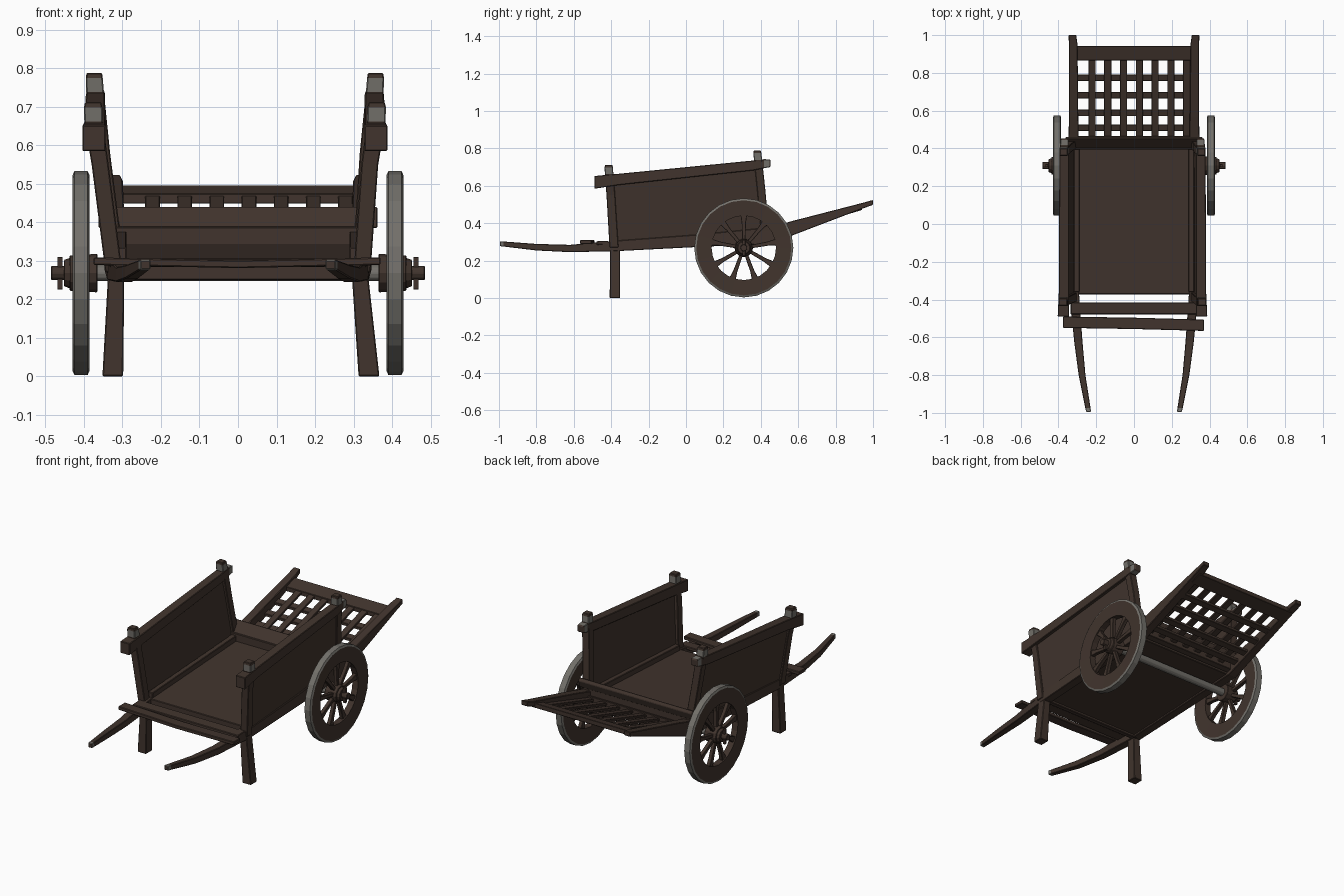
import bpy, bmesh, math
from mathutils import Matrix, Vector

if "Cube" in bpy.data.objects:
    bpy.data.objects.remove(bpy.data.objects["Cube"])


def material(name, rgb):
    m = bpy.data.materials.new(name)
    m.diffuse_color = (*rgb, 1)
    m.use_nodes = True
    m.node_tree.nodes["Principled BSDF"].inputs["Base Color"].default_value = m.diffuse_color
    return m


WOOD = material("dark brown wood", (0.052, 0.034, 0.026))
GREY = material("worn grey metal", (0.17, 0.162, 0.145))


def finish(name, bm, rule=None, bevel=0.003):
    bmesh.ops.recalc_face_normals(bm, faces=bm.faces)
    if rule:
        for f in bm.faces:
            f.material_index = 1 if rule(f.calc_center_median()) else 0
    me = bpy.data.meshes.new(name)
    bm.to_mesh(me)
    bm.free()
    me.materials.append(WOOD)
    me.materials.append(GREY)
    ob = bpy.data.objects.new(name, me)
    bpy.context.collection.objects.link(ob)
    if bevel:
        b = ob.modifiers.new("worn edges", "BEVEL")
        b.width, b.segments, b.limit_method = bevel, 1, "ANGLE"
    return ob


def loft(name, rings, rule=None, bevel=0.003):
    """Skin a chain of rings with caps."""
    bm = bmesh.new()
    vs = [[bm.verts.new(p) for p in r] for r in rings]
    n = len(vs[0])
    for a, b in zip(vs, vs[1:]):
        for i in range(n):
            bm.faces.new((a[i], a[(i + 1) % n], b[(i + 1) % n], b[i]))
    bm.faces.new(vs[0])
    bm.faces.new(vs[-1])
    return finish(name, bm, rule, bevel)


def ry(y, x, w, z0, z1):
    """Rectangle facing along y, centred on x with half width w."""
    return [(x - w, y, z0), (x + w, y, z0), (x + w, y, z1), (x - w, y, z1)]


def rz(z, x, w, y, d):
    """Rectangle facing along z."""
    return [(x - w, y - d, z), (x + w, y - d, z), (x + w, y + d, z), (x - w, y + d, z)]


def cylinder(name, x0, x1, r0, r1, y, z, n=12, grey=False):
    def ring(x, r):
        return [(x, y + r * math.cos(2 * math.pi * i / n), z + r * math.sin(2 * math.pi * i / n))
                for i in range(n)]
    return loft(name, [ring(x0, r0), ring(x1, r1)], lambda c: grey, 0.002)


def floor_z(y):
    return 0.305 + (y + 0.38) * 0.05


def rack_z(y):
    return 0.333 + (y - 0.45) * 0.30


AY, AZ = 0.309, 0.268      # axle position
WX = 0.4075                # wheel centre plane

# the left side leans out a little more than the right (lean, leg foot)
for s, side, k, foot in ((-1, "left", .008, .325), (1, "right", -.008, .340)):
    # long shaft: handle, bed beam and rear rack rail in one piece
    path = [(-0.995, .24, .013, .277, .303), (-0.975, .244, .014, .275, .302),
            (-0.80, .275, .018, .254, .289), (-0.62, .295, .022, .245, .284),
            (-0.38, .315, .025, .250, .306), (0.05, .32, .026, .272, .338),
            (0.45, .32, .026, .290, .378), (0.57, .32, .025, .335, .412),
            (0.95, .322, .023, .480, .510), (1.0, .326, .020, .498, .524)]
    loft(f"{side}_shaft", [ry(y, s * x, w, a, b) for y, x, w, a, b in path],
         lambda c: -.99 < c.y < -.97)

    # splayed front leg
    loft(f"{side}_leg", [rz(0, s * foot, .027, -.38, .028), rz(.27, s * .316, .021, -.38, .026)])

    # corner posts with a grey band under the top
    loft(f"{side}_front_post",
         [rz(.27, s * .322, .022, -.385, .024), rz(.55, s * (.350 + k), .022, -.402, .023),
          rz(.662, s * (.367 + k), .024, -.411, .023), rz(.698, s * (.368 + k), .024, -.413, .022),
          rz(.712, s * (.368 + k), .021, -.413, .020)],
         lambda c: .662 < c.z < .698)
    loft(f"{side}_rear_post",
         [rz(.33, s * .322, .022, .425, .022), rz(.58, s * (.346 + k), .022, .402, .022),
          rz(.738, s * (.363 + k), .023, .385, .022), rz(.774, s * (.365 + k), .022, .382, .021),
          rz(.788, s * (.365 + k), .020, .381, .019)],
         lambda c: .738 < c.z < .774)

    # side panel leaning outward
    def wall(y, z0, z1, t=.010):
        return [(s * .326 - t, y, z0), (s * .326 + t, y, z0),
                (s * (.362 + k) + t, y, z1), (s * (.362 + k) - t, y, z1)]
    loft(f"{side}_panel", [wall(-.39, .29, .62), wall(.405, .335, .71)])

    # strip along the floor
    loft(f"{side}_floor_strip", [ry(-.36, s * .304, .015, .29, .335), ry(.40, s * .304, .015, .33, .375)])

    # top rail with a grey band near the rear end
    loft(f"{side}_top_rail",
         [ry(-.49, s * (.366 + k), .030, .584, .652), ry(-.36, s * (.363 + k), .027, .604, .664),
          ry(.36, s * (.362 + k), .025, .682, .735), ry(.418, s * (.361 + k), .022, .694, .742),
          ry(.446, s * (.360 + k), .021, .699, .741), ry(.453, s * (.360 + k), .018, .703, .738)],
         lambda c: .42 < c.y < .446)

    # wheel rim: wooden ring with a grey tread
    prof = [(.172, -.018), (.172, .018), (.254, .022), (.265, .017), (.265, -.017), (.254, -.022)]
    bm = bmesh.new()
    N = 24
    rings = []
    for i in range(N):
        a = 2 * math.pi * i / N
        rings.append([bm.verts.new((s * WX + x, AY + r * math.cos(a), AZ + r * math.sin(a)))
                      for r, x in prof])
    for i in range(N):
        a, b = rings[i], rings[(i + 1) % N]
        for j in range(6):
            n = (j + 1) % 6
            f = bm.faces.new((a[j], a[n], b[n], b[j]))
            f.material_index = 1 if j in (2, 3, 4) else 0
    finish(f"{side}_wheel_rim", bm, None, 0)

    # spokes, widening toward the rim
    for i in range(9):
        rot = Matrix.Translation((s * WX, AY, AZ)) @ Matrix.Rotation(2 * math.pi * i / 9, 4, "X")
        rr = [[rot @ Vector(p) for p in rz(z, 0, .011, 0, d)]
              for z, d in ((.03, .009), (.13, .011), (.18, .018))]
        loft(f"{side}_spoke_{i + 1}", rr, None, 0.002)

    # hub, hub cap, axle end and linchpin
    cylinder(f"{side}_hub", s * .365, s * .437, .050, .046, AY, AZ)
    cylinder(f"{side}_hub_cap", s * .435, s * .452, .040, .034, AY, AZ)
    cylinder(f"{side}_axle_end", s * .45, s * .485, .019, .019, AY, AZ, 8)
    loft(f"{side}_linchpin", [rz(AZ - .042, s * .462, .007, AY, .008),
                              rz(AZ + .042, s * .462, .007, AY, .008)], None, 0.001)

# axle rod
cylinder("axle", -.38, .38, .022, .022, AY, AZ, 10, True)

# bed floor, front beam and tail beam with a sloped board over it
loft("bed_floor", [ry(y, 0, .30, floor_z(y) - .044, floor_z(y)) for y in (-.372, .43)])
loft("front_floor_beam", [ry(-.372, 0, .31, .25, .298), ry(-.345, 0, .31, .25, .298)])
loft("tail_beam", [ry(.395, 0, .335, .325, .388), ry(.445, 0, .335, .33, .392)])
loft("tail_sloped_board", [[(x, .400, .386), (x, .448, .385), (x, .462, .425), (x, .450, .442)]
                           for x in (-.362, .362)])

# two front boards laid over the shafts
loft("front_inner_board", [ry(-.478, 0, .335, .284, .303), ry(-.416, 0, .335, .287, .306)])
loft("front_outer_board",
     [[(x, -.528 + dy - .008 * x / .37 + e, z) for e, z in
       ((-.03, z0), (.03, z0), (.03, z0 + .02), (-.03, z0 + .02))]
      for x, dy, z0 in ((-.375, 0, .289), (0, .002, .281), (.37, 0, .289))])


def rack_board(name, y0, y1, x, w, lift, t):
    loft(name, [ry(y, x, w, rack_z(y) + lift, rack_z(y) + lift + t) for y in (y0, y1)], None, 0.002)


# rear rack: base board, end board, cross slats below and long slats above
rack_board("rack_base_board", .435, .465, 0, .32, -.02, .04)
rack_board("rack_end_board", .865, .942, 0, .325, -.010, .026)
for i, y in enumerate((.51, .588, .682, .775)):
    rack_board(f"rack_cross_slat_{i + 1}", y - .017, y + .017, 0, .32, -.016, .016)
for i in range(7):
    x = -.222 + i * .0835
    rack_board(f"rack_long_slat_{i + 1}", .44, .885, x, .019, -.003, .014)
